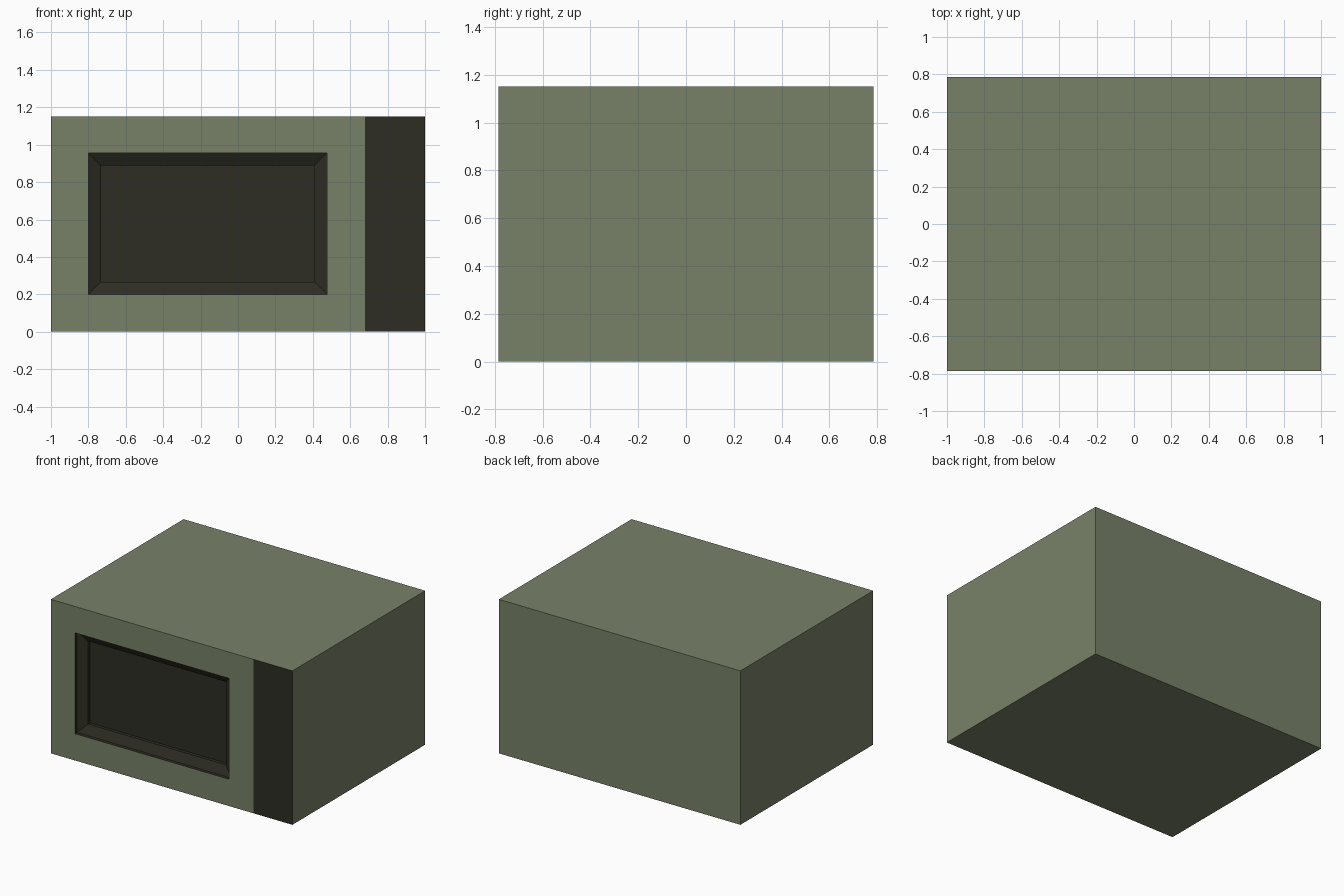
import bpy
import bmesh
from mathutils import Vector

if "Cube" in bpy.data.objects:
    bpy.data.objects.remove(bpy.data.objects["Cube"])


def make_material(name, rgb):
    mat = bpy.data.materials.new(name)
    mat.use_nodes = True
    mat.diffuse_color = (*rgb, 1)
    mat.node_tree.nodes["Principled BSDF"].inputs["Base Color"].default_value = (*rgb, 1)
    return mat


WIDTH, DEPTH, HEIGHT = 2.0, 1.57, 1.152
FRONT = -DEPTH / 2
PANEL_X = 0.68                       # left edge of the control panel
WIN_X, WIN_Z = (-0.8, 0.475), (0.2, 0.955)

# Casing block
bm = bmesh.new()
bmesh.ops.create_cube(bm, size=1)
bmesh.ops.scale(bm, vec=(WIDTH, DEPTH, HEIGHT), verts=bm.verts)
bmesh.ops.translate(bm, vec=(0, 0, HEIGHT / 2), verts=bm.verts)


# Cut the front face along the panel and window outlines
def cut_front(point, normal):
    front = [f for f in bm.faces if f.normal.y < -0.9]
    edges = {e for f in front for e in f.edges}
    verts = {v for f in front for v in f.verts}
    bmesh.ops.bisect_plane(bm, geom=front + list(edges) + list(verts),
                           plane_co=point, plane_no=normal)


for x in (PANEL_X, *WIN_X):
    cut_front((x, 0, 0), (1, 0, 0))
for z in WIN_Z:
    cut_front((0, 0, z), (0, 0, 1))

# Sink the window: short wall, sloping frame, short wall, pane
bm.normal_update()
centre = Vector((sum(WIN_X) / 2, FRONT, sum(WIN_Z) / 2))
pane = min(bm.faces, key=lambda f: (f.calc_center_median() - centre).length)


def sink(face, distance):
    face = bmesh.ops.extrude_discrete_faces(bm, faces=[face])["faces"][0]
    bmesh.ops.translate(bm, vec=(0, distance, 0), verts=face.verts)
    return face


pane = sink(pane, 0.025)
bm.normal_update()
bmesh.ops.inset_region(bm, faces=[pane], thickness=0.067, depth=-0.035,
                       use_even_offset=True)
pane = sink(pane, 0.025)

# Dark faces: the control panel and everything inside the window outline
bm.normal_update()
for f in bm.faces:
    c = f.calc_center_median()
    in_panel = c.x > PANEL_X and f.normal.y < -0.9
    in_window = (WIN_X[0] - 0.01 < c.x < WIN_X[1] + 0.01
                 and WIN_Z[0] - 0.01 < c.z < WIN_Z[1] + 0.01)
    f.material_index = int(c.y < FRONT + 0.2 and (in_panel or in_window))
    # The door around the window keeps the casing colour
    f.smooth = False

mesh = bpy.data.meshes.new("microwave_casing")
bm.to_mesh(mesh)
bm.free()
mesh.materials.append(make_material("olive_green", (0.187, 0.22, 0.138)))
mesh.materials.append(make_material("dark_glass", (0.027, 0.026, 0.017)))
casing = bpy.data.objects.new("microwave_casing", mesh)
bpy.context.collection.objects.link(casing)
